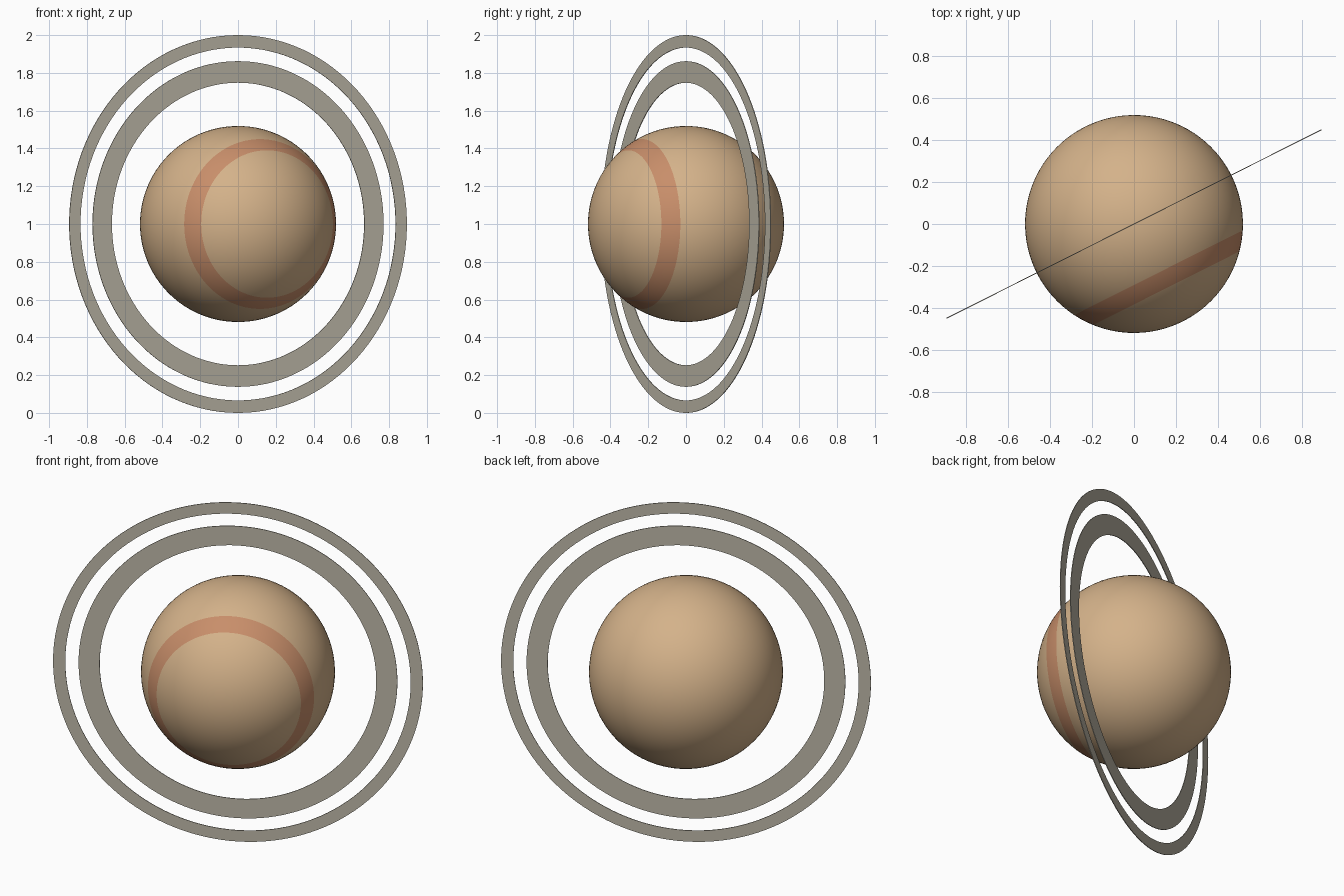
import bpy, bmesh, math
from mathutils import Matrix, Vector

if "Cube" in bpy.data.objects:
    bpy.data.objects.remove(bpy.data.objects["Cube"])

TILT = math.radians(26.7)
# Local z (planet axis) points to the front and slightly to the right
PLACE = (Matrix.Translation((0, 0, 1)) @ Matrix.Rotation(TILT, 4, 'Z')
         @ Matrix.Rotation(math.radians(90), 4, 'X'))
RADIUS = 0.519


def material(name, rgb):
    m = bpy.data.materials.new(name)
    lin = [((c / 255 + 0.055) / 1.055) ** 2.4 for c in rgb]
    m.diffuse_color = (*lin, 1)
    m.use_nodes = True
    m.node_tree.nodes["Principled BSDF"].inputs["Base Color"].default_value = m.diffuse_color
    return m


tan = material("tan", (212, 178, 138))
rust = material("rust", (200, 142, 106))
ring_grey = material("ring grey", (190, 184, 168))


def add_object(name, bm, mats):
    bm.transform(PLACE)
    bmesh.ops.recalc_face_normals(bm, faces=bm.faces)
    me = bpy.data.meshes.new(name)
    bm.to_mesh(me)
    bm.free()
    for m in mats:
        me.materials.append(m)
    ob = bpy.data.objects.new(name, me)
    bpy.context.collection.objects.link(ob)
    return ob


# Planet globe, with one coloured band between 30 and 41.25 degrees latitude
bm = bmesh.new()
bmesh.ops.create_uvsphere(bm, u_segments=96, v_segments=48, radius=RADIUS)
for f in bm.faces:
    f.smooth = True
    c = f.calc_center_median()
    lat = math.degrees(math.asin(c.normalized().z))
    f.material_index = 1 if 30 < lat < 41.25 else 0
add_object("planet", bm, [tan, rust])


# Thin flat rings
def ring(name, inner, outer, n=128, t=0.002):
    bm = bmesh.new()
    profile = [(inner, -t), (outer, -t), (outer, t), (inner, t)]
    loops = [[bm.verts.new((r * math.cos(a), r * math.sin(a), z)) for r, z in profile]
             for a in (2 * math.pi * i / n for i in range(n))]
    for i in range(n):
        p, q = loops[i], loops[(i + 1) % n]
        for k in range(4):
            bm.faces.new((p[k], p[(k + 1) % 4], q[(k + 1) % 4], q[k]))
    add_object(name, bm, [ring_grey])


ring("inner_ring", 0.748, 0.862)
ring("outer_ring", 0.934, 1.0)
